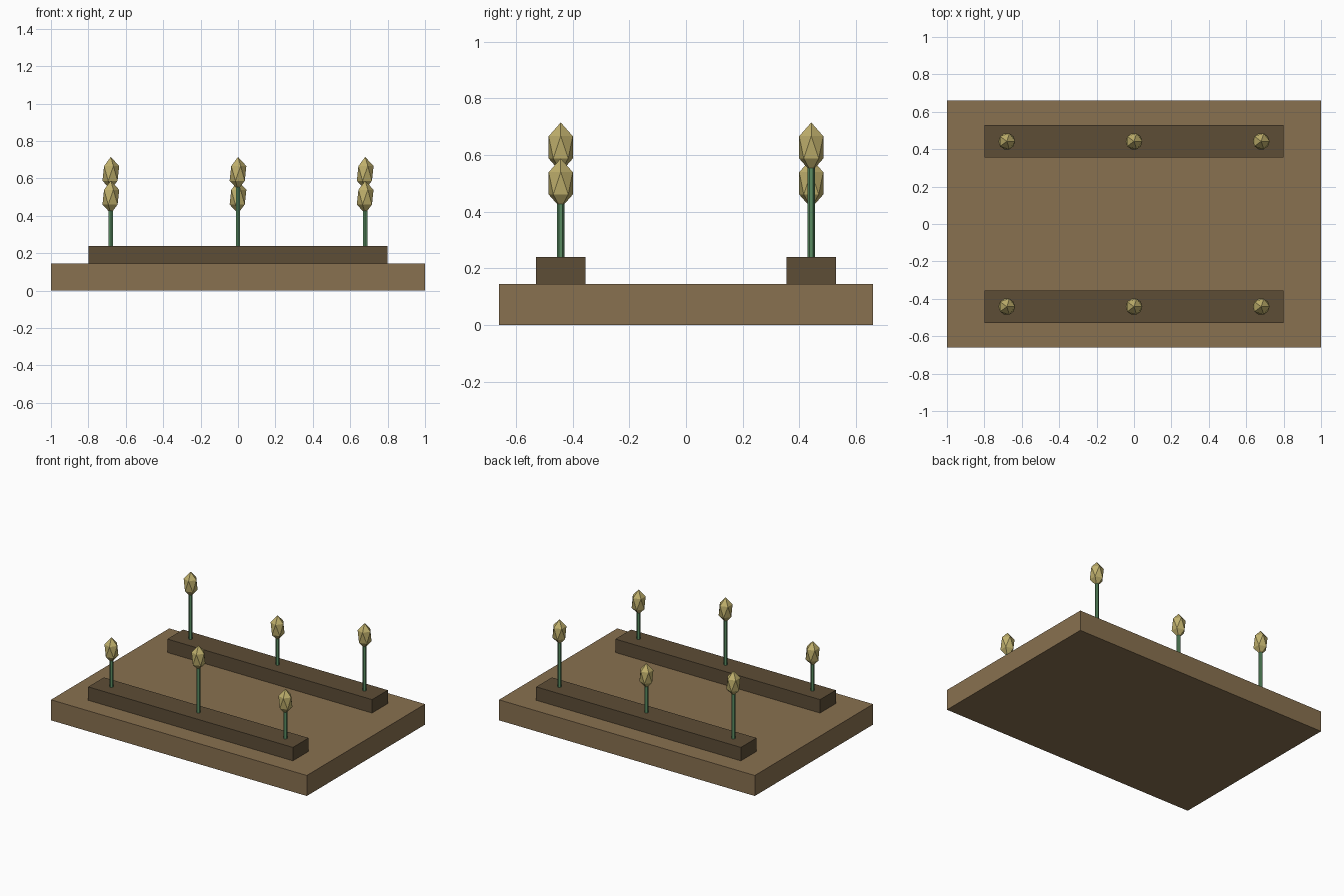
import bpy

if "Cube" in bpy.data.objects:
    bpy.data.objects.remove(bpy.data.objects["Cube"])


def material(name, rgb):
    mat = bpy.data.materials.new(name)
    mat.diffuse_color = (*rgb, 1)
    mat.use_nodes = True
    mat.node_tree.nodes["Principled BSDF"].inputs["Base Color"].default_value = mat.diffuse_color
    return mat


SOIL = material("soil", (0.25, 0.165, 0.08))
DARK_SOIL = material("dark_soil", (0.11, 0.075, 0.037))
GREEN = material("stem_green", (0.10, 0.26, 0.12))
GRAIN = material("grain", (0.52, 0.43, 0.15))


def finish(name, mat):
    ob = bpy.context.object
    ob.name = name
    ob.data.materials.append(mat)
    return ob


def box(name, size, center, mat):
    bpy.ops.mesh.primitive_cube_add(size=1, location=center)
    ob = finish(name, mat)
    ob.scale = size


BASE_TOP, ROW_TOP = 0.145, 0.24
ROW_Y = 0.442

# Soil slab
box("field_base", (2, 1.32, BASE_TOP), (0, 0, BASE_TOP / 2), SOIL)

for side, label in ((-1, "front"), (1, "back")):
    y = side * ROW_Y
    # Raised planting row
    box(f"{label}_row", (1.6, 0.175, ROW_TOP - BASE_TOP),
        (0, y, (ROW_TOP + BASE_TOP) / 2), DARK_SOIL)

    # Plants alternate short and tall, staggered between the rows
    for i, x in enumerate((-0.68, 0, 0.68)):
        tall = (i % 2 == 1) == (side < 0)
        head_z = 0.627 if tall else 0.5
        stem_top = head_z - 0.06

        # Thin stem
        bpy.ops.mesh.primitive_cylinder_add(
            vertices=6, radius=0.013, depth=stem_top - ROW_TOP,
            location=(x, y, (stem_top + ROW_TOP) / 2))
        finish(f"{label}_stem_{i + 1}", GREEN)

        # Faceted seed head
        bpy.ops.mesh.primitive_ico_sphere_add(
            subdivisions=1, radius=0.05, location=(x, y, head_z))
        finish(f"{label}_seed_head_{i + 1}", GRAIN).scale.z = 1.76
